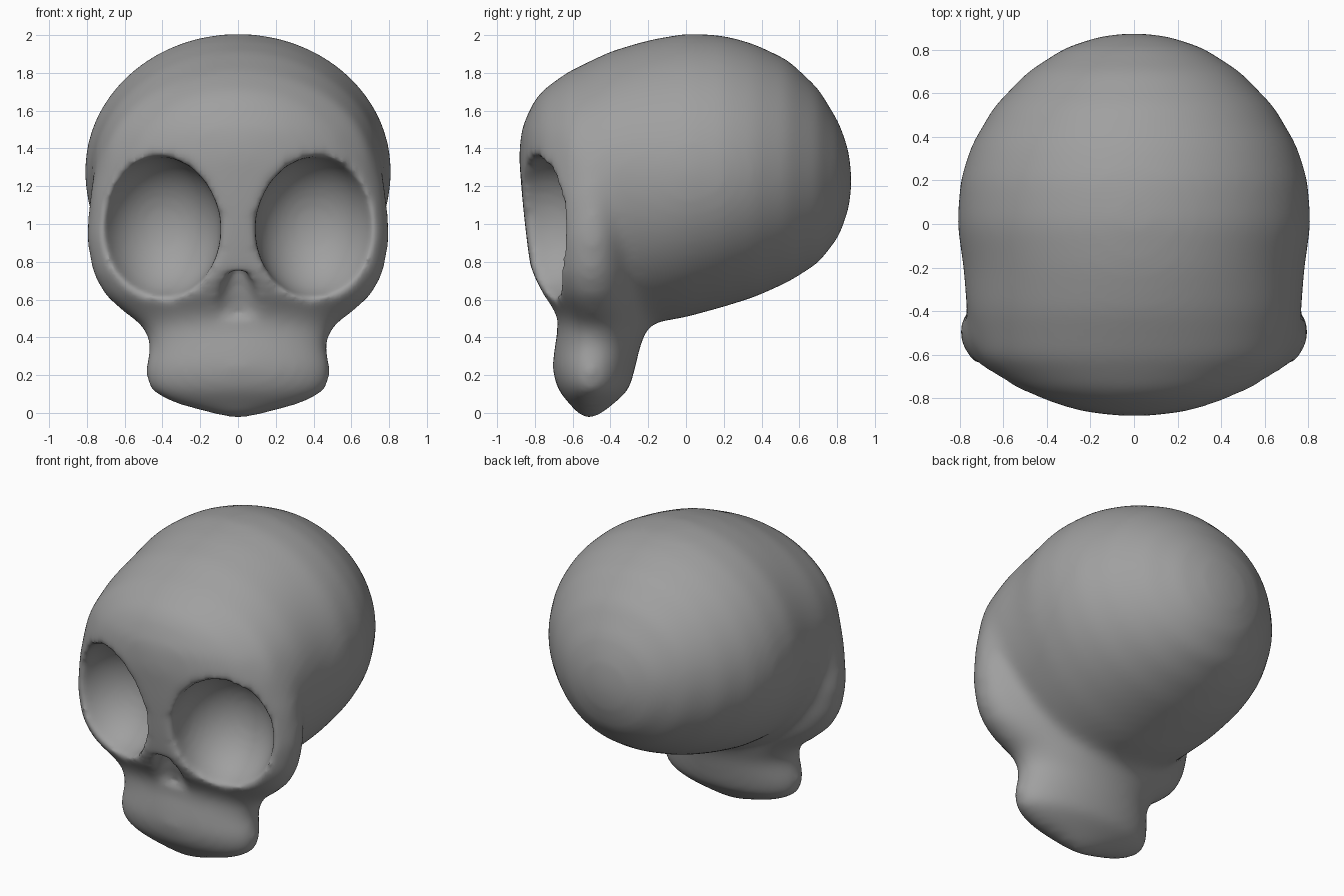
import bpy, bmesh, math
from mathutils import Matrix

if "Cube" in bpy.data.objects:
    bpy.data.objects.remove(bpy.data.objects["Cube"])

N = 48


def skin(bm, rings):
    """Bridge a stack of closed rings and cap both ends."""
    loops = [[bm.verts.new(p) for p in r] for r in rings]
    for a, b in zip(loops, loops[1:]):
        for i in range(N):
            j = (i + 1) % N
            bm.faces.new((a[i], a[j], b[j], b[i]))
    bm.faces.new(loops[0])
    bm.faces.new(loops[-1])


def oval(w, lo, mid, hi):
    """Egg-shaped ring: half width w, extents lo..hi, widest at mid."""
    for i in range(N):
        a = 2 * math.pi * i / N
        s = math.sin(a)
        yield w * math.cos(a), mid + s * ((hi - mid) if s > 0 else (mid - lo))


def make_object(name, bm):
    bmesh.ops.recalc_face_normals(bm, faces=bm.faces)
    me = bpy.data.meshes.new(name)
    bm.to_mesh(me)
    bm.free()
    ob = bpy.data.objects.new(name, me)
    bpy.context.collection.objects.link(ob)
    return ob


# Braincase: sections along y (y, top, bottom, widest z, half width)
cranium = [
    (-.865, 1.45, 1.20, 1.35, .12), (-.82, 1.63, 1.00, 1.35, .38),
    (-.76, 1.71, .80, 1.30, .54), (-.62, 1.81, .60, 1.28, .71),
    (-.40, 1.915, .48, 1.26, .77), (-.20, 1.975, .47, 1.26, .785),
    (0, 2.01, .505, 1.28, .815), (.20, 2.00, .56, 1.28, .80),
    (.36, 1.955, .61, 1.28, .75), (.54, 1.87, .69, 1.28, .645),
    (.70, 1.72, .79, 1.27, .49), (.81, 1.54, .93, 1.25, .32),
    (.86, 1.40, 1.07, 1.23, .17), (.877, 1.28, 1.17, 1.22, .06)]

# Face and jaw: sections along z (z, half width, front, widest y, back)
face = [
    (1.70, .40, -.76, -.45, -.30), (1.60, .60, -.83, -.45, -.28),
    (1.50, .69, -.875, -.45, -.25), (1.35, .75, -.885, -.46, -.25),
    (1.15, .79, -.87, -.48, -.22), (.92, .808, -.845, -.49, -.20),
    (.74, .775, -.82, -.50, -.20), (.62, .71, -.76, -.50, -.20),
    (.54, .62, -.70, -.49, -.20), (.46, .51, -.675, -.48, -.20),
    (.36, .465, -.695, -.50, -.24), (.23, .50, -.71, -.51, -.27),
    (.12, .48, -.68, -.51, -.30), (.05, .35, -.62, -.52, -.38),
    (-.03, .07, -.55, -.52, -.48)]

bm = bmesh.new()
skin(bm, [[(x, y, z) for x, z in oval(w, zb, zc, zt)]
          for y, zt, zb, zc, w in cranium])
skin(bm, [[(x, y, z) for x, y in oval(w, yf, yc, yb)]
          for z, w, yf, yc, yb in face])
skull = make_object("skull", bm)
grey = bpy.data.materials.new("dark_grey")
grey.diffuse_color = (.35, .35, .35, 1)
grey.use_nodes = True
grey.node_tree.nodes["Principled BSDF"].inputs["Base Color"].default_value = grey.diffuse_color
skull.data.materials.append(grey)

# Eye socket and nose cutters
cutters = []
for side, name in ((1, "right_socket_cutter"), (-1, "left_socket_cutter")):
    bm = bmesh.new()
    m = (Matrix.Translation((.41 * side, -.76, .98))
         @ Matrix.Rotation(math.radians(20 * side), 4, 'Z')
         @ Matrix.Diagonal((.32, .34, .375, 1)))
    bmesh.ops.create_uvsphere(bm, u_segments=48, v_segments=32, radius=1, matrix=m)
    cutters.append(make_object(name, bm))

bm = bmesh.new()
bmesh.ops.create_cone(bm, cap_ends=True, segments=24, radius1=.16, radius2=.015,
                      depth=.34, matrix=Matrix.Translation((0, -.765, .67))
                      @ Matrix.Diagonal((1, .75, 1, 1)))
cutters.append(make_object("nose_cutter", bm))
for c in cutters:
    c.data.materials.append(grey)


def remesh():
    r = skull.modifiers.new("remesh", 'REMESH')
    r.mode = 'VOXEL'
    r.voxel_size = .022
    r.use_smooth_shade = True


def soften(n):
    s = skull.modifiers.new("soften", 'SMOOTH')
    s.factor = .5
    s.iterations = n


# Fuse the parts, carve the openings, and soften the joins and rims
remesh()
soften(24)
for c in cutters:
    c.hide_render = True
    c.hide_viewport = True
    b = skull.modifiers.new("carve", 'BOOLEAN')
    b.operation = 'DIFFERENCE'
    b.solver = 'EXACT'
    b.object = c
remesh()
soften(18)
